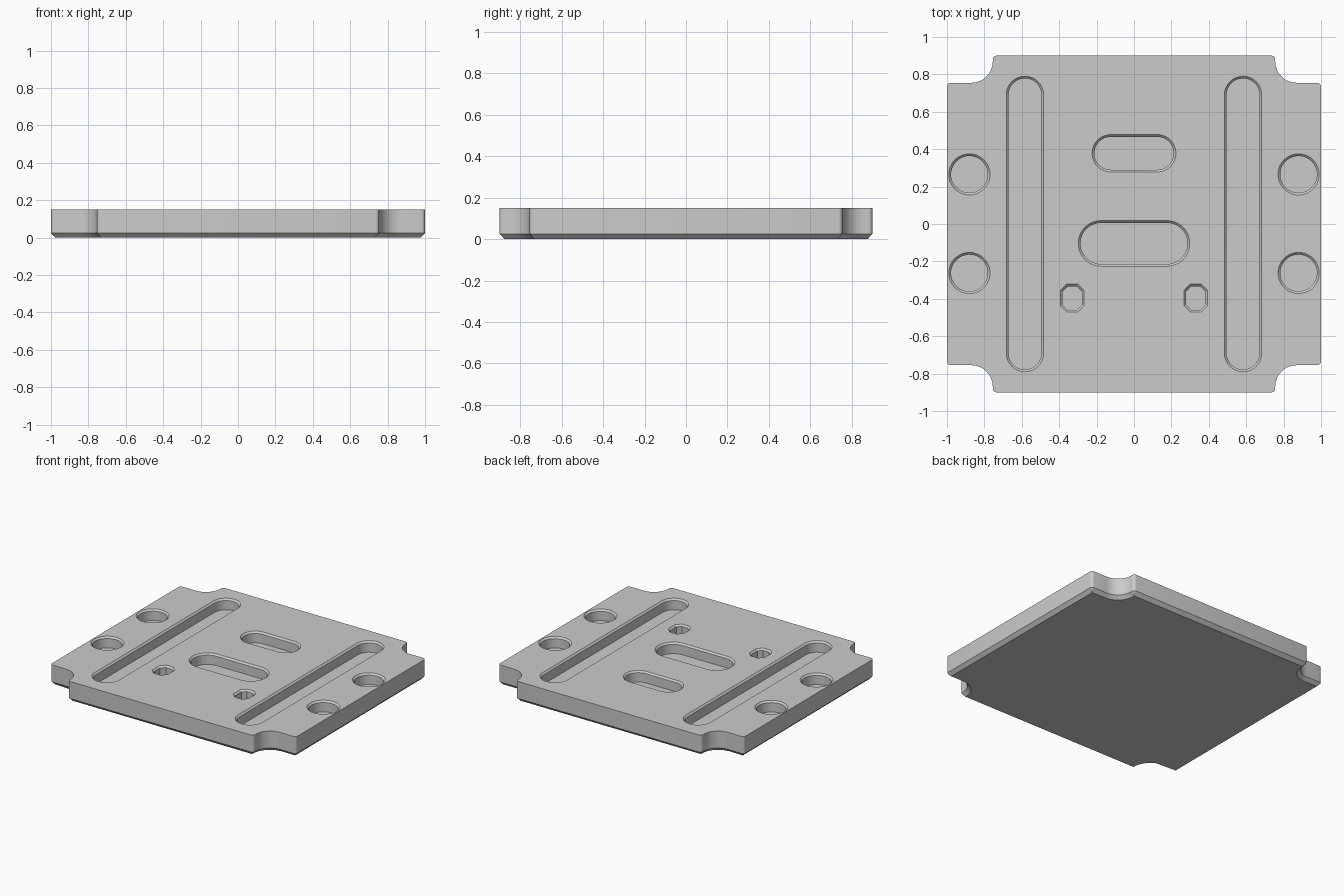
import bpy, bmesh, math
from mathutils import Vector

if "Cube" in bpy.data.objects:
    bpy.data.objects.remove(bpy.data.objects["Cube"])

TOP, FLOOR, BEVEL, RIM = 0.15, 0.07, 0.025, 0.012


def arc(cx, cy, r, a0, a1, n):
    return [Vector((cx + r * math.cos(math.radians(a0 + (a1 - a0) * i / n)),
                    cy + r * math.sin(math.radians(a0 + (a1 - a0) * i / n))))
            for i in range(n + 1)]


def offset(pts, d):
    # Mitred offset of a counter-clockwise outline, positive is outward
    out = []
    for i, p in enumerate(pts):
        a = (p - pts[i - 1]).normalized()
        b = (pts[(i + 1) % len(pts)] - p).normalized()
        na, nb = Vector((a.y, -a.x)), Vector((b.y, -b.x))
        out.append(p + (na + nb) * (d / (1 + na.dot(nb))))
    return out


def loft(bm, outline, levels):
    # Closed solid through (offset, z) levels, listed bottom to top
    rings = [[bm.verts.new((p.x, p.y, z)) for p in offset(outline, d)] for d, z in levels]
    n = len(outline)
    for lo, hi in zip(rings, rings[1:]):
        for i in range(n):
            j = (i + 1) % n
            bm.faces.new((lo[i], lo[j], hi[j], hi[i]))
    bm.faces.new(rings[0][::-1])
    bm.faces.new(rings[-1])


def make_object(name, bm):
    mesh = bpy.data.meshes.new(name)
    bm.to_mesh(mesh)
    bm.free()
    obj = bpy.data.objects.new(name, mesh)
    bpy.context.collection.objects.link(obj)
    return obj


def pill(cx, cy, hx, hy):
    # Rounded slot outline; a circle when hx equals hy
    r = min(hx, hy)
    dx, dy = hx - r, hy - r
    pts = []
    for k, (sx, sy) in enumerate(((1, 1), (-1, 1), (-1, -1), (1, -1))):
        for p in arc(cx + sx * dx, cy + sy * dy, r, 90 * k, 90 * k + 90, 12):
            if not pts or (p - pts[-1]).length > 1e-5:
                pts.append(p)
    if (pts[0] - pts[-1]).length < 1e-5:
        pts.pop()
    return pts


def octagon(cx, cy, hx, hy, c):
    q = ((hx, hy - c), (hx - c, hy), (c - hx, hy), (-hx, hy - c),
         (-hx, c - hy), (c - hx, -hy), (hx - c, -hy), (hx, c - hy))
    return [Vector((cx + x, cy + y)) for x, y in q]


# Plate outline: one notched corner, mirrored to all four
corner = (arc(0.98, 0.735, 0.02, 0, 90, 4)
          + arc(0.87, 0.87, 0.115, 270, 180, 12)
          + arc(0.735, 0.88, 0.02, 0, 90, 4))
outline = []
for sx, sy in ((1, 1), (-1, 1), (-1, -1), (1, -1)):
    pts = [Vector((p.x * sx, p.y * sy)) for p in corner]
    outline += pts if sx * sy > 0 else pts[::-1]

# Plate body with bevelled underside
bm = bmesh.new()
loft(bm, outline, ((-BEVEL, 0), (0, BEVEL), (0, TOP)))
plate = make_object("base_plate", bm)

# Pockets: centre slots, then mirrored side grooves, round holes and small octagons
pockets = [pill(0, 0.378, 0.212, 0.088), pill(0, -0.104, 0.286, 0.11)]
for s in (-1, 1):
    pockets += [pill(s * 0.583, 0, 0.088, 0.778),
                pill(s * 0.88, 0.265, 0.098, 0.098),
                pill(s * 0.88, -0.262, 0.098, 0.098),
                octagon(s * 0.33, -0.396, 0.051, 0.063, 0.027)]
bm = bmesh.new()
for p in pockets:
    loft(bm, p, ((0, FLOOR), (0, TOP - RIM), (RIM + 0.01, TOP + 0.01)))
cutter = make_object("pocket_cutter", bm)
cutter.hide_render = True

# Cut the pockets
mod = plate.modifiers.new("pockets", 'BOOLEAN')
mod.operation = 'DIFFERENCE'
mod.solver = 'EXACT'
mod.object = cutter
bpy.context.view_layer.objects.active = plate
plate.select_set(True)
bpy.ops.object.modifier_apply(modifier=mod.name)
bpy.data.objects.remove(cutter, do_unlink=True)
bpy.ops.object.shade_smooth_by_angle(angle=math.radians(25))
